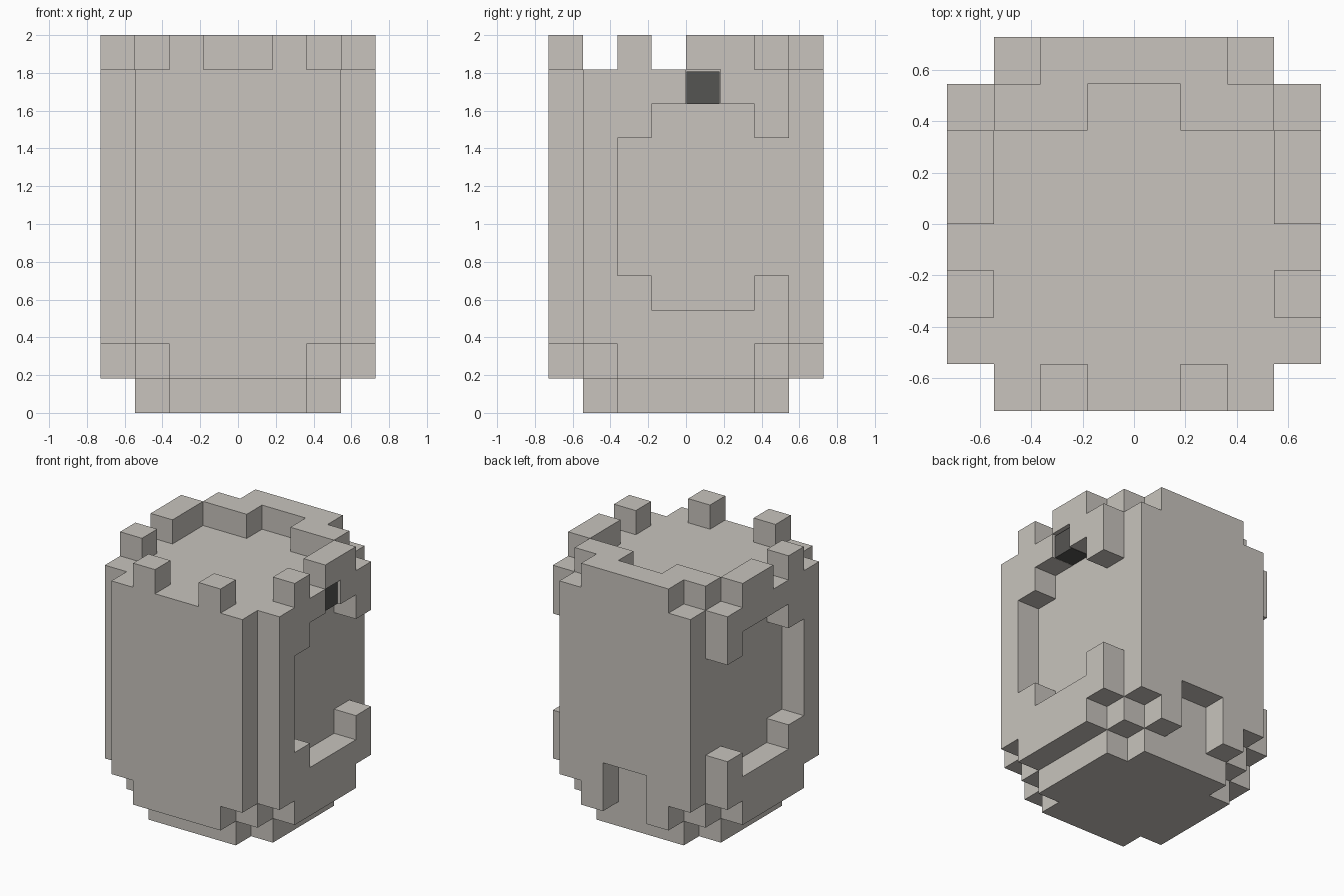
import bpy, bmesh
from mathutils import Vector

cube = bpy.data.objects.get("Cube")
if cube:
    bpy.data.objects.remove(cube, do_unlink=True)

UNIT = 2 / 11  # edge length of one block


def material(name, color):
    m = bpy.data.materials.new(name)
    m.use_nodes = True
    m.diffuse_color = color
    m.node_tree.nodes["Principled BSDF"].inputs["Base Color"].default_value = color
    return m


stone = material("pale stone", (0.578, 0.552, 0.509, 1))
charcoal = material("charcoal", (0.091, 0.089, 0.085, 1))


def block(x, y, z):
    """Set of unit cells filling the ranges x, y and z."""
    return {(i, j, k) for i in range(*x) for j in range(*y) for k in range(*z)}


def mirrored(cells):
    return cells | {(-1 - i, j, k) for i, j, k in cells}


def cross(long, short, z):
    """Square footprint with its four corners cut away."""
    a, b = (-long, long), (-short, short)
    return block(a, b, z) | block(b, a, z)


def add_object(name, bm, mat):
    mesh = bpy.data.meshes.new(name)
    bm.to_mesh(mesh)
    bm.free()
    mesh.materials.append(mat)
    obj = bpy.data.objects.new(name, mesh)
    bpy.context.collection.objects.link(obj)
    return obj


def skin(name, cells, solid, mat):
    """Mesh the faces of cells that do not touch another solid cell."""
    bm = bmesh.new()
    for c in cells:
        for axis in range(3):
            for side in (0, 1):
                n = list(c)
                n[axis] += 2 * side - 1
                if tuple(n) in solid:
                    continue
                u, v = (axis + 1) % 3, (axis + 2) % 3
                corners = []
                for du, dv in ((0, 0), (1, 0), (1, 1), (0, 1)):
                    p = Vector(c)
                    p[axis] += side
                    p[u] += du
                    p[v] += dv
                    corners.append(bm.verts.new(p * UNIT))
                bm.faces.new(corners if side else corners[::-1])
    bmesh.ops.remove_doubles(bm, verts=bm.verts[:], dist=0.001)
    bmesh.ops.dissolve_limit(bm, angle_limit=0.01, verts=bm.verts[:],
                             edges=bm.edges[:])
    return add_object(name, bm, mat)


# Stepped foot and main body
base = cross(3, 2, (0, 1))
body = cross(4, 2, (1, 2)) | block((-3, 3), (-3, 3), (1, 2)) | cross(4, 3, (2, 10))

# Stepped side recesses, open towards the back
body -= mirrored(block((3, 4), (-1, 2), (3, 9)) | block((3, 4), (-2, 3), (4, 8)))
# Notch low in the back
body -= block((-1, 1), (3, 4), (1, 3))
# Socket for the dark block on the left side
body -= block((3, 4), (0, 1), (9, 10))

# Raised back rim and separate front studs
rim = mirrored(block((3, 4), (0, 2), (10, 11))
               | block((1, 3), (2, 3), (10, 11))
               | block((0, 2), (3, 4), (10, 11)))
studs = mirrored(block((1, 2), (-4, -3), (10, 11))
                 | block((3, 4), (-2, -1), (10, 11)))

solid = base | body | rim | studs
for name, cells in (("base", base), ("body", body), ("back_rim", rim),
                    ("front_studs", studs)):
    skin(name, cells, solid, stone)

# Dark block sitting slightly back in its socket
bm = bmesh.new()
bmesh.ops.create_cube(bm, size=1)
low, high = Vector((3.01, 0.01, 9)), Vector((3.88, 0.98, 9.94))
for v in bm.verts:
    v.co = [UNIT * (low[i] if v.co[i] < 0 else high[i]) for i in range(3)]
add_object("dark_block", bm, charcoal)
